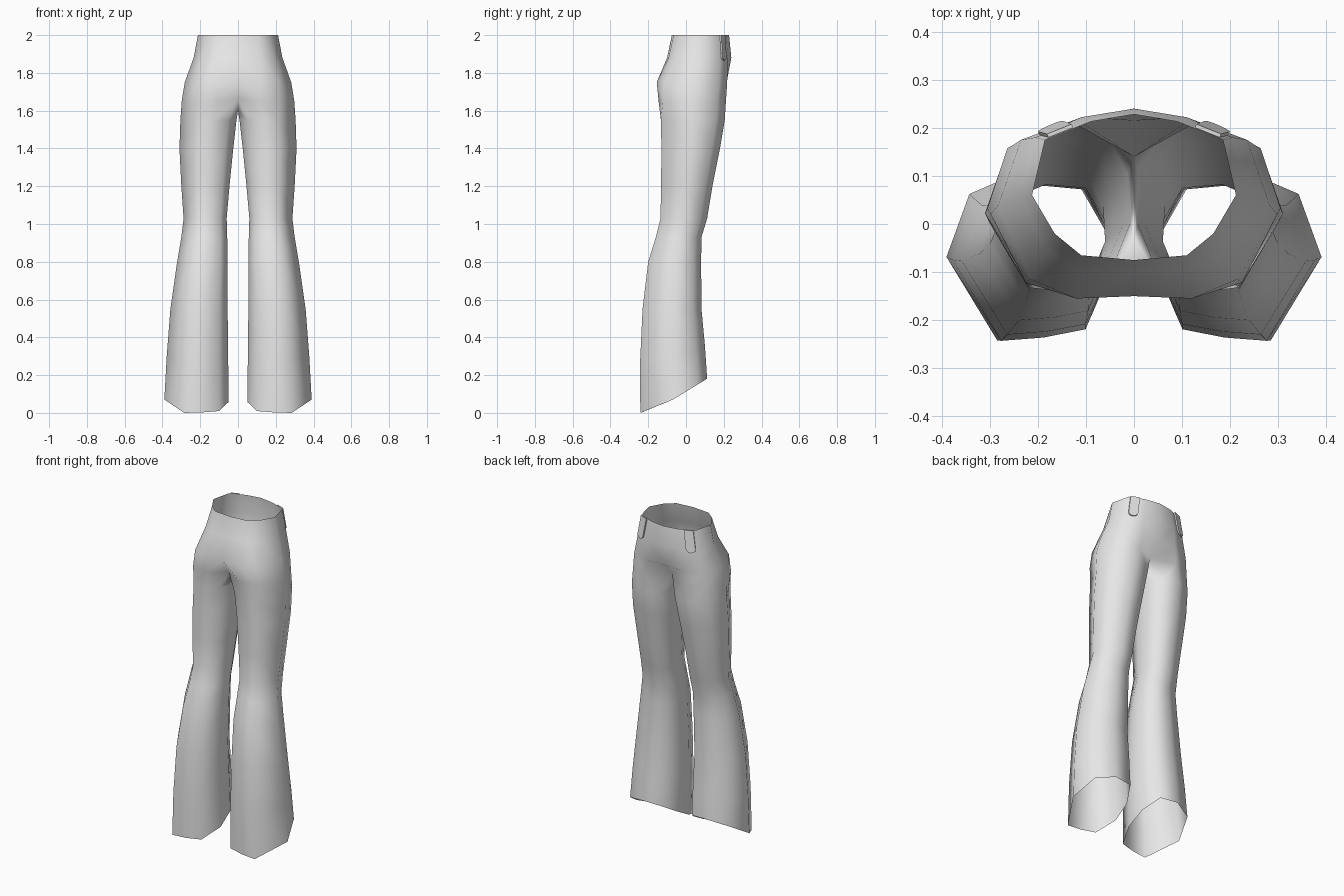
import bpy, bmesh, math
from mathutils import Vector

if "Cube" in bpy.data.objects:
    bpy.data.objects.remove(bpy.data.objects["Cube"])

cloth = bpy.data.materials.new("light grey cloth")
cloth.diffuse_color = (0.8, 0.8, 0.8, 1)
cloth.use_nodes = True
cloth.node_tree.nodes["Principled BSDF"].inputs["Base Color"].default_value = cloth.diffuse_color


def finish(name, bm):
    """Turn a right-half bmesh into a mirrored, smooth-shaded object."""
    bmesh.ops.recalc_face_normals(bm, faces=bm.faces)
    me = bpy.data.meshes.new(name)
    bm.to_mesh(me)
    bm.free()
    me.materials.append(cloth)
    me.shade_smooth()
    ob = bpy.data.objects.new(name, me)
    bpy.context.collection.objects.link(ob)
    mod = ob.modifiers.new("mirror", 'MIRROR')
    mod.use_clip = True
    mod.merge_threshold = 0.0005
    return ob


# Half outlines of waist and hips, from seat centre round the side to fly
waist = [(0, -.075), (.11, -.065), (.165, -.02), (.212, .06), (.185, .175), (.09, .213), (0, .228)]
belt = [(0, -.10), (.12, -.092), (.19, -.045), (.235, .06), (.205, .18), (.11, .222), (0, .24)]
hip = [(0, -.15), (.12, -.155), (.215, -.115), (.282, .04), (.235, .175), (.12, .218), (0, .215)]
torso = [[Vector((x, y, z)) for x, y in row]
         for z, row in ((2.0, waist), (1.88, belt), (1.75, hip))]
# Crotch row: seat and fly dip in, then two points close the ring underneath
crotch = [Vector(p) for p in (
    (0, -.09, 1.66), (.11, -.145, 1.65), (.225, -.122, 1.65), (.298, .02, 1.65),
    (.25, .165, 1.65), (.13, .212, 1.66), (0, .14, 1.68), (0, .05, 1.62), (0, -.03, 1.60))]

# Leg section in unit box, same point order as the crotch row
section = [(.15, .07), (.42, .02), (.69, 0), (1, .49), (.86, .86), (.52, 1), (.18, .97), (.02, .7), (0, .4)]
# height, inner x, outer x, rear y, fore y, share of hem slope
leg_rows = [
    (1.55, .008, .305, -.133, .205, 0), (1.40, .025, .310, -.130, .180, 0),
    (1.20, .045, .300, -.132, .140, 0), (1.03, .060, .288, -.135, .112, 0),
    (.93, .057, .300, -.160, .082, 0), (.80, .055, .322, -.200, .080, 0),
    (.55, .055, .358, -.230, .082, 0), (.27, .052, .377, -.243, .100, .5),
    (0, .050, .390, -.242, .112, 1)]


def hem_rise(y):
    return max(0, .07 + (y + .07) * (.41 if y < -.07 else .61))


rings = [crotch]
for z, xi, xo, yb, yf, slope in leg_rows:
    ring = []
    for u, v in section:
        x, y = xi + u * (xo - xi), yb + v * (yf - yb)
        ring.append(Vector((x, y, z + slope * hem_rise(y))))
    rings.append(ring)

# Trousers: open shell of torso strips and closed leg rings
bm = bmesh.new()
tv = [[bm.verts.new(p) for p in row] for row in torso]
lv = [[bm.verts.new(p) for p in ring] for ring in rings]
for a, b in zip(tv, tv[1:] + [lv[0][:7]]):
    for i in range(6):
        bm.faces.new((a[i], a[i + 1], b[i + 1], b[i]))
for a, b in zip(lv, lv[1:]):
    for i in range(9):
        j = (i + 1) % 9
        bm.faces.new((a[i], a[j], b[j], b[i]))
finish("trousers", bm)

# Belt loops: round-ended tabs lying on the waistband
p4, p5 = torso[0][4], torso[0][5]
q4, q5 = torso[1][4], torso[1][5]
normal = (p5 - p4).cross(q4 - p4).normalized()
if normal.y < 0:
    normal.negate()
outline = [(.08, 0), (.62, 0)]
outline += [(.35 + .27 * math.cos(a), .92 + .2 * math.sin(a))
            for a in (math.pi * k / 6 for k in range(7))]
bm = bmesh.new()
layers = []
for lift in (.002, .01):
    layers.append([bm.verts.new(p4.lerp(p5, s).lerp(q4.lerp(q5, s), t) + normal * lift)
                   for s, t in outline])
bm.faces.new(layers[0])
bm.faces.new(layers[1])
n = len(outline)
for i in range(n):
    j = (i + 1) % n
    bm.faces.new((layers[0][i], layers[0][j], layers[1][j], layers[1][i]))
loops = finish("belt_loops", bm)
bpy.context.view_layer.objects.active = loops
loops.select_set(True)
bpy.ops.object.shade_smooth_by_angle(angle=math.radians(40))
